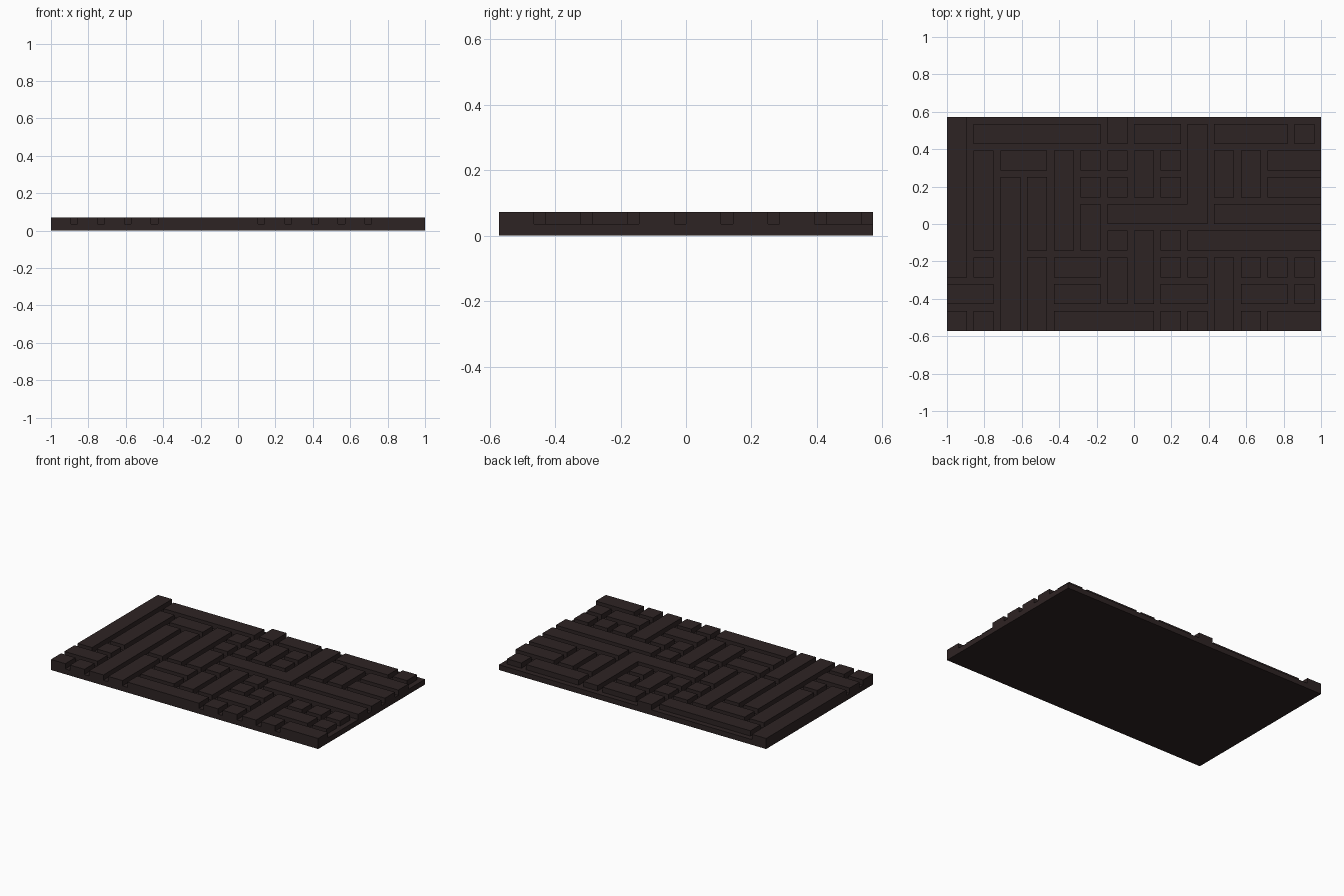
import bpy, bmesh

if "Cube" in bpy.data.objects:
    bpy.data.objects.remove(bpy.data.objects["Cube"])

COLS, ROWS = 14, 8
CELL = 2 / COLS
BRICK = CELL * 0.75     # brick width, leaving a groove of a quarter cell
HALF_Y = CELL * ROWS / 2
Z_BASE, Z_TOP = CELL / 4, CELL / 2

brick_mat = bpy.data.materials.new("dark brown brick")
brick_mat.diffuse_color = (0.027, 0.017, 0.017, 1)
brick_mat.use_nodes = True
brick_mat.node_tree.nodes["Principled BSDF"].inputs["Base Color"].default_value = brick_mat.diffuse_color


def add_box(bm, x0, x1, y0, y1, z0, z1):
    geom = bmesh.ops.create_cube(bm, size=1)["verts"]
    for v in geom:
        v.co = (x1 if v.co.x > 0 else x0, y1 if v.co.y > 0 else y0, z1 if v.co.z > 0 else z0)


def finish(name, bm):
    me = bpy.data.meshes.new(name)
    bm.to_mesh(me)
    bm.free()
    me.materials.append(brick_mat)
    ob = bpy.data.objects.new(name, me)
    bpy.context.collection.objects.link(ob)
    return ob


# Base plate
bm = bmesh.new()
add_box(bm, -1, 1, -HALF_Y, HALF_Y, 0, Z_BASE)
finish("base_plate", bm)

# Long bricks as (column, row, length in cells), row 0 at the front.
# A length that passes the grid runs out flush to the plate edge.
standing = [(0, 2, 7), (1, 3, 4), (2, 0, 6), (3, 3, 3), (3, 0, 3), (4, 3, 4), (5, 3, 2),
            (6, 1, 2), (6, 7, 2), (7, 5, 2), (7, 1, 3), (9, 4, 4), (10, 5, 2), (10, 0, 3),
            (11, 5, 2)]
lying = [(1, 7, 5), (7, 7, 2), (10, 7, 3), (2, 6, 2), (12, 6, 3), (12, 5, 3), (6, 4, 4),
         (10, 4, 5), (9, 3, 6), (4, 2, 2), (0, 1, 2), (4, 1, 2), (8, 1, 2), (11, 1, 2),
         (4, 0, 4), (12, 0, 3)]

bm = bmesh.new()
covered = set()


def brick(col, row, nx, ny):
    x0, y0 = -1 + col * CELL, -HALF_Y + row * CELL
    add_box(bm, x0, min(1, x0 + (nx - 1) * CELL + BRICK),
            y0, min(HALF_Y, y0 + (ny - 1) * CELL + BRICK), Z_BASE, Z_TOP)
    covered.update((col + i, row + j) for i in range(nx) for j in range(ny))


for c, r, n in standing:
    brick(c, r, 1, n)
for c, r, n in lying:
    brick(c, r, n, 1)

# Small square bricks fill every cell left over
for c in range(COLS):
    for r in range(ROWS):
        if (c, r) not in covered:
            brick(c, r, 1, 1)

# Drop the hidden undersides where bricks sit on the plate
bm.normal_update()
bmesh.ops.delete(bm, geom=[f for f in bm.faces if f.normal.z < -0.5], context='FACES_ONLY')
finish("raised_bricks", bm)
